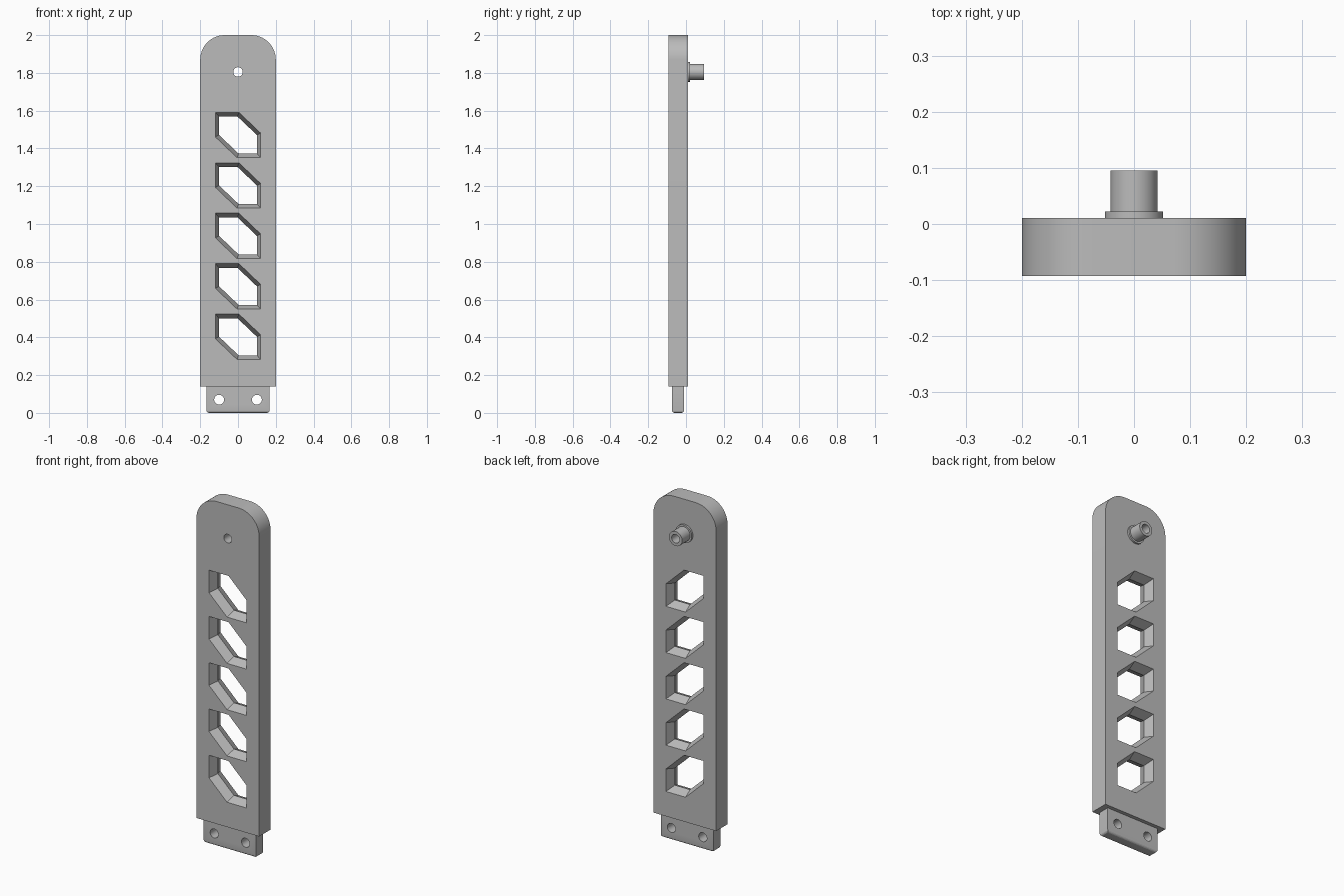
import bpy, bmesh, math
from mathutils import Vector

cube = bpy.data.objects.get("Cube")
if cube:
    bpy.data.objects.remove(cube, do_unlink=True)

grey = bpy.data.materials.new("plain grey")
grey.use_nodes = True
colour = (0.5, 0.5, 0.5, 1)
grey.diffuse_color = colour
grey.node_tree.nodes["Principled BSDF"].inputs["Base Color"].default_value = colour

FRONT, BACK = -0.093, 0.011
MID = (FRONT + BACK) / 2


def loft(name, rings):
    """Solid through rings of (y, [(x, z), ...]), closed at both ends."""
    bm = bmesh.new()
    loops = [[bm.verts.new((x, y, z)) for x, z in pts] for y, pts in rings]
    n = len(loops[0])
    for a, b in zip(loops, loops[1:]):
        for i in range(n):
            j = (i + 1) % n
            bm.faces.new((a[i], a[j], b[j], b[i]))
    bm.faces.new(loops[0])
    bm.faces.new(loops[-1])
    bmesh.ops.recalc_face_normals(bm, faces=bm.faces)
    mesh = bpy.data.meshes.new(name)
    bm.to_mesh(mesh)
    bm.free()
    mesh.materials.append(grey)
    obj = bpy.data.objects.new(name, mesh)
    bpy.context.collection.objects.link(obj)
    return obj


def arc(x, z, r, start, end, steps):
    angles = [math.radians(start + (end - start) * i / steps) for i in range(steps + 1)]
    return [(x + r * math.cos(a), z + r * math.sin(a)) for a in angles]


def circle(x, z, r, sides=40):
    return arc(x, z, r, 0, 360, sides)[:-1]


def select(obj):
    bpy.ops.object.select_all(action="DESELECT")
    obj.select_set(True)
    bpy.context.view_layer.objects.active = obj


def cut(obj, cutter):
    cutter.hide_render = True
    select(obj)
    mod = obj.modifiers.new("hole", "BOOLEAN")
    mod.operation = "DIFFERENCE"
    mod.solver = "EXACT"
    mod.object = cutter
    bpy.ops.object.modifier_apply(modifier=mod.name)
    bpy.data.objects.remove(cutter, do_unlink=True)


def smooth(obj):
    select(obj)
    bpy.ops.object.shade_smooth_by_angle(angle=math.radians(20))


# Long plate with rounded top corners
R = 0.13
outline = [(-0.2, 0.14), (0.2, 0.14)]
outline += arc(0.2 - R, 2 - R, R, 0, 90, 14) + arc(R - 0.2, 2 - R, R, 90, 180, 14)
plate = loft("plate", [(FRONT, outline), (BACK, outline)])

# Slanted six-sided windows, waisted halfway through the plate
wide = [Vector(p) for p in ((-0.12, 0.12), (0.005, 0.12), (0.12, 0.01))]
waist = [Vector(p) for p in ((-0.1, 0.098), (-0.003, 0.098), (0.1, 0.0))]
wide += [-p for p in wide]
waist += [-p for p in waist]
flare = [b.lerp(a, 1.1) for a, b in zip(wide, waist)]
half = (BACK - FRONT) / 2 * 1.1
for i in range(5):
    z = 0.403 + i * 0.267
    rings = [(MID + d * half, [(p.x, p.y + z) for p in pts])
             for d, pts in ((-1, flare), (0, waist), (1, flare))]
    cut(plate, loft("window_cutter", rings))

# Stepped peg on the back, bored right through with the plate
PEG_Z = 1.805
bore = circle(0, PEG_Z, 0.025)
cut(plate, loft("bore_cutter", [(-0.2, bore), (0.2, bore)]))
smooth(plate)
flange, tube = circle(0, PEG_Z, 0.052), circle(0, PEG_Z, 0.042)
peg = loft("back_peg", [(BACK - 0.004, flange), (0.022, flange), (0.022, tube), (0.095, tube)])
cut(peg, loft("bore_cutter", [(-0.2, bore), (0.2, bore)]))
smooth(peg)

# Mounting tab with softened bottom edges and two screw holes
box = [(-0.167, 0), (0.167, 0), (0.167, 0.145), (-0.167, 0.145)]
tab = loft("mounting_tab", [(-0.074, box), (-0.01, box)])
bm = bmesh.new()
bm.from_mesh(tab.data)
low = [e for e in bm.edges if all(v.co.z < 0.01 for v in e.verts)]
bmesh.ops.bevel(bm, geom=low, offset=0.014, segments=4, profile=0.5, affect="EDGES")
bm.to_mesh(tab.data)
bm.free()
for side in (-1, 1):
    screw = circle(side * 0.1, 0.07, 0.026)
    cut(tab, loft("screw_cutter", [(-0.2, screw), (0.2, screw)]))
smooth(tab)
